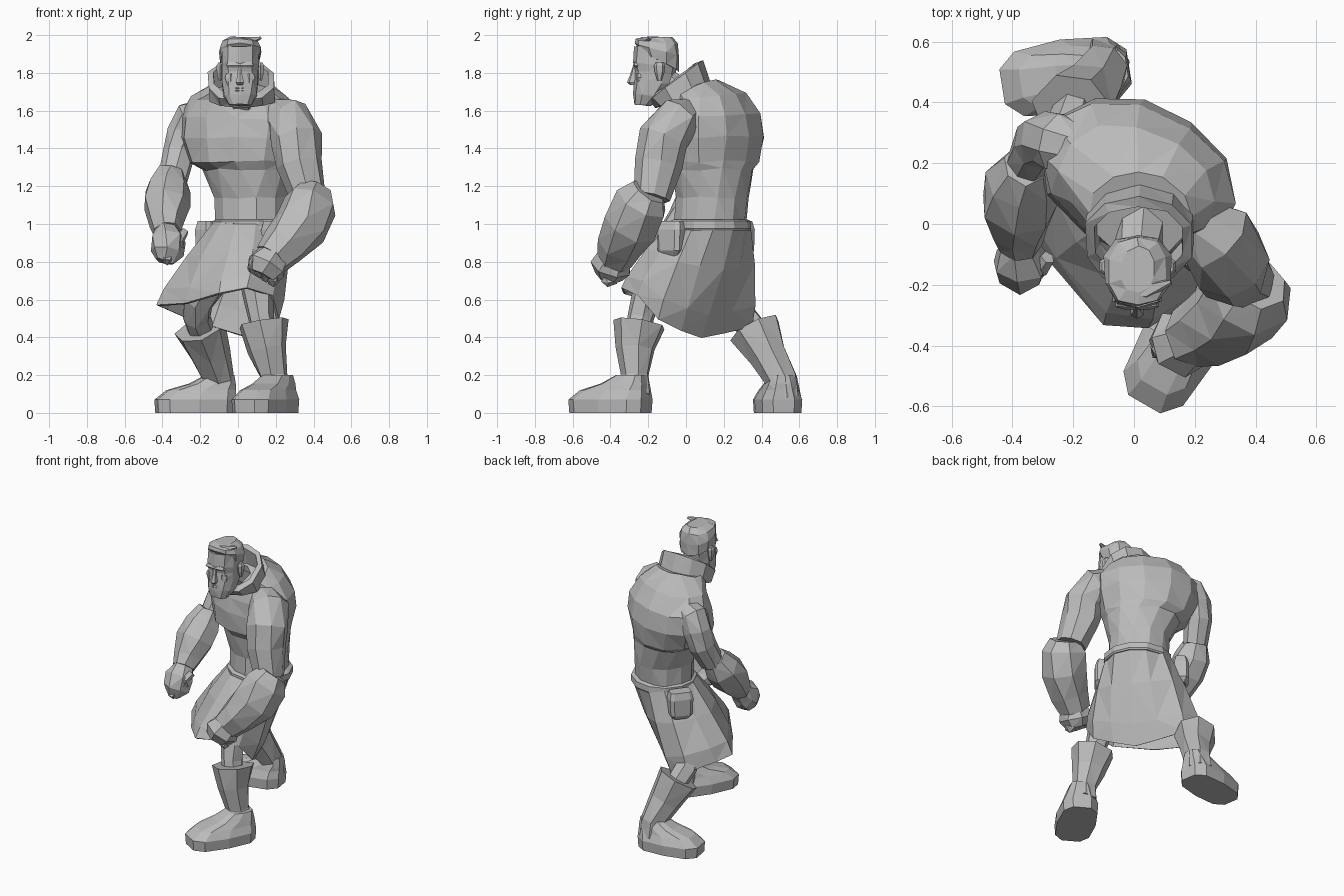
import bpy, bmesh, math, random
from mathutils import Vector, Matrix

random.seed(4)
cube = bpy.data.objects.get("Cube")
if cube:
    bpy.data.objects.remove(cube, do_unlink=True)

clay = bpy.data.materials.new("plain grey")
clay.use_nodes = True
GREY = (0.5, 0.5, 0.5, 1)
clay.diffuse_color = GREY
clay.node_tree.nodes["Principled BSDF"].inputs["Base Color"].default_value = GREY


def skin(name, rings, caps=(True, True), loop=False, rough=0.0, shell=0.0):
    """Join rings of equal point count into one flat-shaded mesh."""
    bm = bmesh.new()
    rows = []
    for ring in rings:
        row = []
        for p in ring:
            wobble = Vector([random.uniform(-rough, rough) for _ in "xyz"])
            row.append(bm.verts.new(Vector(p) + wobble))
        rows.append(row)
    pairs = list(zip(rows, rows[1:]))
    if loop:
        pairs.append((rows[-1], rows[0]))
    for low, high in pairs:
        for i in range(len(low)):
            j = (i + 1) % len(low)
            bm.faces.new((low[i], low[j], high[j], high[i]))
    if not loop:
        for cap, row in zip(caps, (rows[0], rows[-1])):
            if cap:
                bm.faces.new(row)
    bmesh.ops.recalc_face_normals(bm, faces=bm.faces)
    bmesh.ops.triangulate(bm, faces=[f for f in bm.faces if len(f.verts) == 4],
                          quad_method='SHORT_EDGE')
    mesh = bpy.data.meshes.new(name)
    bm.to_mesh(mesh)
    bm.free()
    mesh.materials.append(clay)
    obj = bpy.data.objects.new(name, mesh)
    bpy.context.collection.objects.link(obj)
    if shell:
        mod = obj.modifiers.new("thickness", 'SOLIDIFY')
        mod.thickness = shell


def oval(x, y, z, a, b, yaw=0, slope=0, sides=10, square=0.85):
    """Level ring, turned by yaw and tilted along y by slope."""
    turn = Matrix.Rotation(math.radians(yaw), 3, 'Z')
    ring = []
    for i in range(sides):
        t = math.tau * (i + 0.5) / sides
        c, s = math.cos(t), math.sin(t)
        p = turn @ Vector((a * math.copysign(abs(c) ** square, c),
                           b * math.copysign(abs(s) ** square, s), 0))
        ring.append((x + p.x, y + p.y, z + slope * p.y))
    return ring


def limb(name, path, sides=7, rough=0.006):
    """Tube through (x, y, z, radius) stations, rings square to the path."""
    spots = [Vector(p[:3]) for p in path]
    rings = []
    for i, c in enumerate(spots):
        d = (spots[min(i + 1, len(spots) - 1)] - spots[max(i - 1, 0)]).normalized()
        u = d.cross(Vector((0.3, 1, 0.1))).normalized()
        v = d.cross(u)
        r = path[i][3]
        angles = [math.tau * (k + 0.5) / sides for k in range(sides)]
        rings.append([c + u * r * math.cos(t) + v * r * math.sin(t) for t in angles])
    skin(name, rings, rough=rough)


# Torso: jacket with the chest overhanging the midriff
torso = [
    (.07, .13, .96, .20, .185, -38, 0), (.07, .14, 1.14, .195, .19, -36, 0),
    (.05, .14, 1.29, .25, .205, -28, 0), (.02, .14, 1.33, .29, .24, -26, 0),
    (.01, .15, 1.46, .335, .25, -25, 0), (.01, .15, 1.57, .335, .23, -24, .05),
    (.01, .125, 1.67, .27, .19, -22, .1), (.02, .03, 1.725, .17, .14, -15, .3),
]
skin("jacket", [oval(*r, sides=12, square=1) for r in torso], rough=.007)

# Tall collar, high at the nape and low at the throat
collar = [(.02, -.01, 1.66, .18, .15), (.015, -.055, 1.76, .18, .145),
          (.015, -.055, 1.77, .15, .115), (.02, -.02, 1.66, .14, .11)]
tilts = (.3, .75, .75, .3)
skin("collar", [oval(*c, slope=t) for c, t in zip(collar, tilts)], loop=True, rough=.004)

# Head
limb("neck", [(.03, .04, 1.62, .10), (.01, -.13, 1.76, .075)])
head = [(-.23, 1.63, .06, .045), (-.2, 1.68, .09, .08), (-.17, 1.75, .1, .105),
        (-.165, 1.80, .1, .108), (-.165, 1.845, .103, .118), (-.16, 1.93, .1, .115)]
skin("head", [oval(.012, y, z, a, b, slope=-.1) for y, z, a, b in head], rough=.003)
hair = [(-.145, 1.865, .107, .108, -.55), (-.15, 1.92, .113, .118, -.3),
        (-.155, 1.965, .1, .113, -.1), (-.15, 1.992, .06, .075, 0)]
skin("hair", [oval(.012, y, z, a, b, slope=s) for y, z, a, b, s in hair], rough=.005)
limb("hair_swoop", [(-.05, -.2, 1.955, .03), (.04, -.22, 1.965, .03),
                    (.12, -.19, 1.985, .008)], sides=5, rough=.002)
skin("brow", [oval(.01, -.262, z, a, b, square=.6, sides=8)
              for z, a, b in [(1.828, .06, .01), (1.84, .075, .02), (1.858, .065, .012)]])
skin("nose", [oval(.01, y, z, a, b, sides=6)
              for y, z, a, b in [(-.28, 1.735, .016, .015), (-.286, 1.75, .024, .026),
                                 (-.278, 1.79, .014, .018), (-.272, 1.835, .012, .01)]])
skin("mouth", [oval(.01, -.258, z, .035, b, sides=8)
               for z, b in [(1.695, .012), (1.706, .022), (1.712, .014), (1.72, .022), (1.728, .01)]])
for side, word in ((-1, "right"), (1, "left")):
    skin(word + "_ear", [oval(.012 + side * .108, -.14, z, a, b, sides=6)
         for z, a, b in [(1.76, .008, .012), (1.80, .018, .025), (1.84, .02, .03), (1.855, .01, .02)]])
    skin(word + "_cheek", [oval(.01 + side * .05, -.242, z, a, .022, sides=6)
         for z, a in [(1.73, .015), (1.775, .034), (1.797, .025)]])

# Arms: sleeve, flared forearm guard, fist
limb("left_sleeve", [(.17, .03, 1.59, .08), (.27, -.04, 1.55, .125), (.31, -.12, 1.45, .138),
                     (.325, -.145, 1.32, .125), (.37, -.18, 1.14, .10)], sides=8)
limb("left_forearm", [(.41, -.195, 1.17, .10), (.385, -.235, 1.11, .145), (.335, -.295, .99, .148),
                      (.245, -.345, .89, .125), (.18, -.375, .82, .1)])
limb("left_fist", [(.19, -.375, .83, .09), (.15, -.395, .775, .11), (.125, -.405, .725, .08)])
limb("right_sleeve", [(-.16, .24, 1.59, .08), (-.25, .27, 1.56, .1), (-.285, .28, 1.48, .095),
                      (-.31, .265, 1.38, .088), (-.345, .2, 1.24, .078)], sides=8)
limb("right_forearm", [(-.355, .195, 1.27, .08), (-.37, .14, 1.19, .12), (-.378, .06, 1.1, .125),
                       (-.38, -.02, 1.01, .095), (-.375, -.07, .96, .075)])
limb("right_fist", [(-.375, -.06, .97, .06), (-.37, -.12, .91, .09), (-.375, -.15, .85, .085),
                    (-.39, -.16, .80, .05)])
fists = (("left", Vector((.08, -.395, .79)), Vector((.035, -.002, -.022))),
         ("right", Vector((-.315, -.13, .91)), Vector((-.02, -.014, -.024))))
for word, start, step in fists:
    for n in range(4):
        p = start + step * n
        limb("%s_finger_%d" % (word, n), [(p.x, p.y - .035, p.z - .01, .025),
             (p.x, p.y - .01, p.z - .03, .028), (p.x, p.y + .03, p.z - .02, .02)], sides=5, rough=.002)
    limb(word + "_thumb", [(*(start + Vector((.03, .02, .05))), .025),
                           (*(start + Vector((.005, -.02, .01))), .028),
                           (*(start + Vector((-.005, -.03, -.03))), .018)], sides=5, rough=.002)

# Belt and skirt: the skirt sweeps forward over the bent knees, its back hem runs aslant
hem = [(-.10, -.33, .63), (.05, -.345, .66), (.18, -.25, .62), (.22, -.15, .5),
       (.15, -.03, .44), (.06, .08, .40), (-.03, .2, .42), (-.13, .35, .46),
       (-.26, .35, .5), (-.38, .22, .55), (-.43, .1, .57), (-.28, -.12, .58)]
hub = Vector((.08, .13, 1.0))
skirt = []
for t, puff in ((0, 0), (.4, .02), (.8, .022), (1, 0)):
    row = []
    for i, low in enumerate(hem):
        angle = math.radians(245 + 30 * i)
        out = Vector((math.cos(angle), math.sin(angle), 0))
        row.append((hub + out * .21).lerp(Vector(low), t) + out * puff)
    skirt.append(row)
skin("skirt", skirt, caps=(True, False), rough=.006, shell=.015)
skin("belt", [oval(.08, .13, z, r, r - .01, -38, sides=12, square=1)
              for z, r in [(.965, .215), (.975, .222), (1.015, .22), (1.025, .20)]])
for word, x, y in (("left", .2, -.07), ("right", -.15, .28)):
    skin(word + "_pouch", [oval(x, y, z, a, b, 52, square=.4, sides=8)
         for z, a, b in [(.83, .05, .035), (.86, .075, .055), (.97, .08, .055), (1.015, .07, .04)]])

# Legs and flared boots
limb("left_thigh", [(.10, -.01, .85, .12), (.10, -.20, .64, .085), (.12, -.24, .50, .07),
                    (.14, -.26, .40, .07)])
limb("right_thigh", [(-.06, .12, .85, .12), (-.21, .24, .59, .085), (-.215, .31, .50, .075),
                     (-.18, .40, .40, .07)])
limb("left_boot", [(.135, -.245, .475, .138), (.155, -.27, .34, .105), (.185, -.268, .20, .077),
                   (.2, -.27, .1, .09)])
limb("right_boot", [(-.2, .365, .45, .14), (-.145, .44, .30, .105), (-.1, .51, .17, .085),
                    (-.1, .52, .08, .09)])
# Foot tiers: height, shift toward the heel, half length, half width
tiers = [(0, 0, .225, .125), (.07, 0, .23, .13), (.12, .03, .195, .105),
         (.155, .09, .13, .09), (.2, .13, .08, .07)]
for word, x, y, yaw, size in (("left", .145, -.4, 60, 1), ("right", -.225, .485, 9, .95)):
    heel = Vector((math.cos(math.radians(yaw)), math.sin(math.radians(yaw))))
    skin(word + "_foot", [oval(x + heel.x * s, y + heel.y * s, z, a * size, b * size, yaw, square=.65)
                          for z, s, a, b in tiers])
